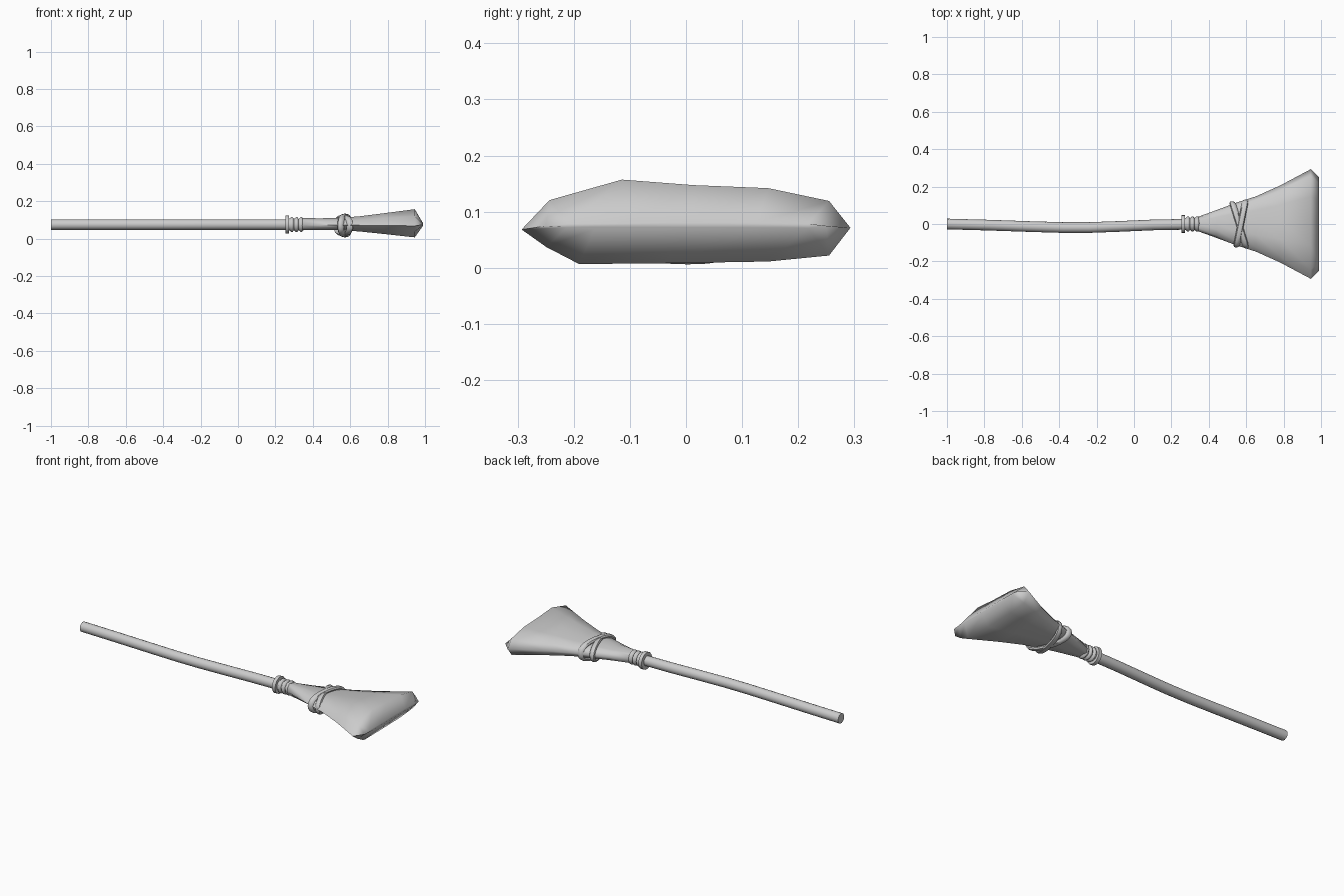
import bpy, bmesh, math

if "Cube" in bpy.data.objects:
    bpy.data.objects.remove(bpy.data.objects["Cube"])

ZC = 0.075  # height of the broom axis


def loft(name, rings, closed=False, angle=40):
    """Skin a list of point rings into one smooth-shaded mesh object."""
    bm = bmesh.new()
    vs = [[bm.verts.new(p) for p in ring] for ring in rings]
    n = len(vs[0])
    count = len(vs) if closed else len(vs) - 1
    for i in range(count):
        a, b = vs[i], vs[(i + 1) % len(vs)]
        for j in range(n):
            k = (j + 1) % n
            bm.faces.new((a[j], a[k], b[k], b[j]))
    if not closed:
        bm.faces.new(vs[0])
        bm.faces.new(vs[-1])
    bmesh.ops.recalc_face_normals(bm, faces=bm.faces)
    me = bpy.data.meshes.new(name)
    bm.to_mesh(me)
    bm.free()
    ob = bpy.data.objects.new(name, me)
    bpy.context.collection.objects.link(ob)
    bpy.context.view_layer.objects.active = ob
    ob.select_set(True)
    bpy.ops.object.shade_smooth_by_angle(angle=math.radians(angle))
    ob.select_set(False)
    return ob


def circle(x, y, r, n=14):
    return [(x, y + r * math.cos(2 * math.pi * i / n),
             ZC + r * math.sin(2 * math.pi * i / n)) for i in range(n)]


# Handle: slightly bowed round stick
bow = [(-1, 0), (-0.78, -0.006), (-0.55, -0.014), (-0.38, -0.019),
       (-0.24, -0.019), (-0.08, -0.013), (0.1, -0.005), (0.36, 0)]
loft("handle", [circle(x, y, 0.0285) for x, y in bow])

# Collar where the stick enters the head
loft("collar", [circle(x, 0, r) for x, r in
                [(0.253, 0.03), (0.253, 0.049), (0.273, 0.049), (0.273, 0.03)]])

# Ridged binding thread behind the collar
binding = [(0.27, 0.032)]
for i in range(3):
    x = 0.276 + i * 0.025
    binding += [(x, 0.032), (x + 0.009, 0.041), (x + 0.016, 0.041), (x + 0.023, 0.031)]
loft("binding", [circle(x, 0, r) for x, r in binding], angle=60)

# Bristle head: flat flared bundle, unit section scaled at each station
section = [(1, -0.05), (0.87, 0.58), (0.5, 0.88), (0.05, 0.95), (-0.39, 1.08),
           (-0.83, 0.6), (-1, -0.09), (-0.85, -0.5), (-0.65, -0.9), (-0.1, -0.88),
           (0.5, -0.84), (0.87, -0.7)]
# x, half width, half height
stations = [(0.335, 0.036, 0.032), (0.44, 0.074, 0.031), (0.55, 0.115, 0.033),
            (0.65, 0.147, 0.041), (0.78, 0.205, 0.056), (0.945, 0.293, 0.076),
            (0.99, 0.25, 0.006)]
loft("bristles", [[(x, w * u, ZC + h * v) for u, v in section]
                  for x, w, h in stations], angle=75)


# Two crossing cords wrapped around the bristles
def cord(name, x_mid, slope, half_w, half_h, y_mid, r=0.017, n=28, sides=8):
    rings = []
    for i in range(n):
        t = 2 * math.pi * i / n
        c, s = math.cos(t), math.sin(t)
        y = y_mid + half_w * math.copysign(abs(c) ** 0.85, c)
        z = ZC - 0.005 + half_h * math.copysign(abs(s) ** 0.85, s)
        x = x_mid + slope * (y - y_mid)
        ny, nz = c * half_h, s * half_w
        ln = math.hypot(ny, nz)
        ny, nz = ny / ln, nz / ln
        rings.append([])
        for k in range(sides):
            a = 2 * math.pi * k / sides
            d = 0.7 * r * math.cos(a)
            rings[-1].append((x + r * math.sin(a) + slope * ny * d,
                              y + ny * d, z + nz * d))
    loft(name, rings, closed=True)


cord("cord_front", 0.563, -0.31, 0.115, 0.046, -0.005)
cord("cord_back", 0.572, 0.20, 0.117, 0.052, 0.003)
